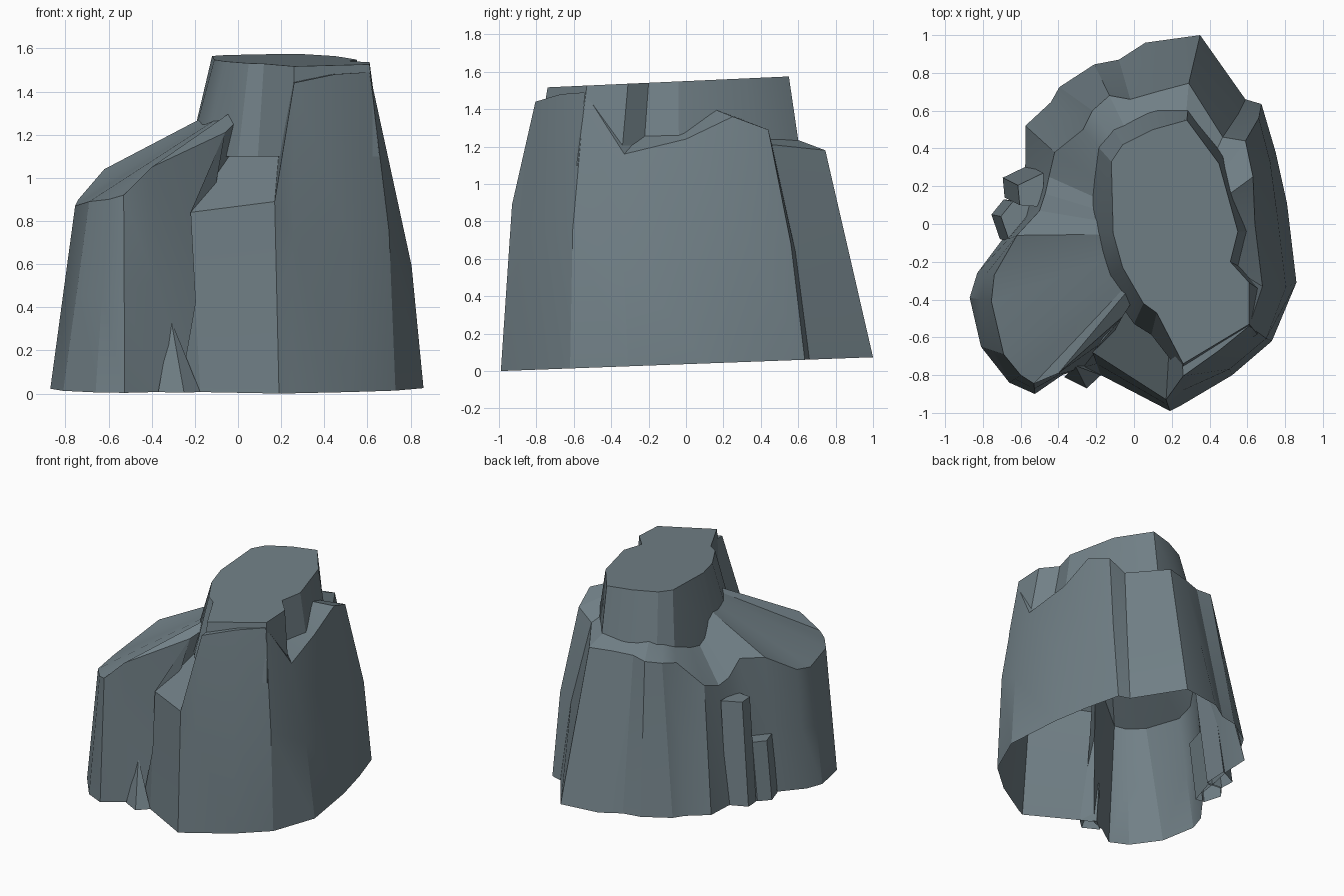
import bpy, bmesh, math

if "Cube" in bpy.data.objects:
    bpy.data.objects.remove(bpy.data.objects["Cube"])

stone = bpy.data.materials.new("slate_grey")
stone.diffuse_color = (0.165, 0.215, 0.24, 1)
stone.use_nodes = True
stone.node_tree.nodes["Principled BSDF"].inputs["Base Color"].default_value = stone.diffuse_color


def ground(x, y):
    # base edge rises gently towards the back
    return (x, y, 0.037 * (y + 0.99))


def loft(name, rings, peak=None):
    # rings run clockwise seen from above; bottom stays open, top is capped or fanned to a peak
    bm = bmesh.new()
    vr = [[bm.verts.new(p) for p in r] for r in rings]
    n = len(vr[0])
    for a, b in zip(vr, vr[1:]):
        for i in range(n):
            j = (i + 1) % n
            bm.faces.new((a[i], b[i], b[j], a[j]))
    if peak:
        c = bm.verts.new(peak)
        for i in range(n):
            bm.faces.new((vr[-1][(i + 1) % n], vr[-1][i], c))
    else:
        bm.faces.new(vr[-1][::-1])
    me = bpy.data.meshes.new(name)
    bm.to_mesh(me)
    bm.free()
    me.materials.append(stone)
    ob = bpy.data.objects.new(name, me)
    bpy.context.collection.objects.link(ob)
    bpy.ops.object.select_all(action='DESELECT')
    ob.select_set(True)
    bpy.context.view_layer.objects.active = ob
    bpy.ops.object.shade_smooth_by_angle(angle=math.radians(22))
    return ob


# cliff columns: base x, y, then rim x, y, z
left_lobe = [
    (-.175, -.80, -.22, -.68, .84), (-.27, -.76, -.06, -.49, 1.21),
    (-.38, -.80, -.40, -.79, 1.05), (-.525, -.90, -.53, -.845, .92),
    (-.66, -.84, -.60, -.80, .90), (-.81, -.65, -.69, -.69, .89),
    (-.87, -.39, -.755, -.41, .87), (-.83, -.26, -.74, -.27, .90),
    (-.71, -.10, -.62, -.06, 1.04), (-.62, .02, -.50, .07, 1.05),
]
back_shelf = [
    (-.60, .18, -.47, .16, .93), (-.575, .32, -.45, .25, .90),
    (-.575, .52, -.42, .38, .94), (-.44, .645, -.27, .50, 1.12),
    (-.395, .725, -.22, .60, 1.14), (-.21, .845, -.13, .68, 1.16),
    (-.08, .87, -.02, .66, 1.17), (.06, .96, .12, .70, 1.18),
    (.35, 1.0, .29, .745, 1.18),
]
right_wall = [
    (.59, .66, .47, .46, 1.21), (.675, .635, .59, .44, 1.29),
    (.75, .38, .63, .25, 1.36), (.81, .11, .64, .0, 1.24),
    (.86, -.31, .68, -.33, 1.16), (.73, -.62, .61, -.54, 1.49),
    (.52, -.80, .45, -.67, 1.48), (.25, -.96, .26, -.805, 1.44),
    (.19, -.99, .17, -.93, .89),
]
cols = left_lobe + back_shelf + right_wall
base = [ground(c[0], c[1]) for c in cols]
rim = [c[2:] for c in cols]
mid = []
for b, r in zip(base, rim):
    k = 1.045 if b[0] > 0.5 else 1.0   # right side bulges slightly
    mid.append(((b[0] + r[0]) / 2 * k, (b[1] + r[1]) / 2 * k, (b[2] + r[2]) / 2))
loft("cliff_body", [base, mid, rim], peak=(.22, -.05, 1.48))

# upper tower with a flat, slightly tilted top
top_xy = [(.26, -.74), (.12, -.47), (.05, -.42), (-.06, -.23), (-.11, -.05), (-.12, .33),
          (-.06, .42), (.10, .50), (.28, .55), (.45, .32), (.55, -.04), (.51, -.20),
          (.61, -.31), (.61, -.53)]
top = [(x, y, 1.55 + .045 * y) for x, y in top_xy]
foot = []
for x, y in top_xy:
    dx, dy = x - .22, y + .05
    d = math.hypot(dx, dy)
    s = .12 if x < .2 else .07
    foot.append((x + dx / d * s, y + dy / d * s, 1.1))
loft("upper_tower", [foot, top])


# small buttress pillars on the back left
def pillar(name, pts, shift, height):
    b = [ground(*p) for p in pts]
    t = [(x + shift[0], y + shift[1], height) for x, y in pts]
    loft(name, [b, t])


pillar("tall_buttress", [(-.56, .13), (-.685, .14), (-.695, .245), (-.56, .31)], (.08, -.04), .80)
pillar("short_buttress", [(-.64, -.09), (-.71, -.08), (-.755, .05), (-.69, .13), (-.58, .12)],
       (.05, -.01), .47)

# wedge of stone in the front cleft
loft("cleft_wedge", [[ground(-.175, -.80), ground(-.25, -.87), ground(-.37, -.81),
                      ground(-.28, -.74)]], peak=(-.31, -.75, .34))
